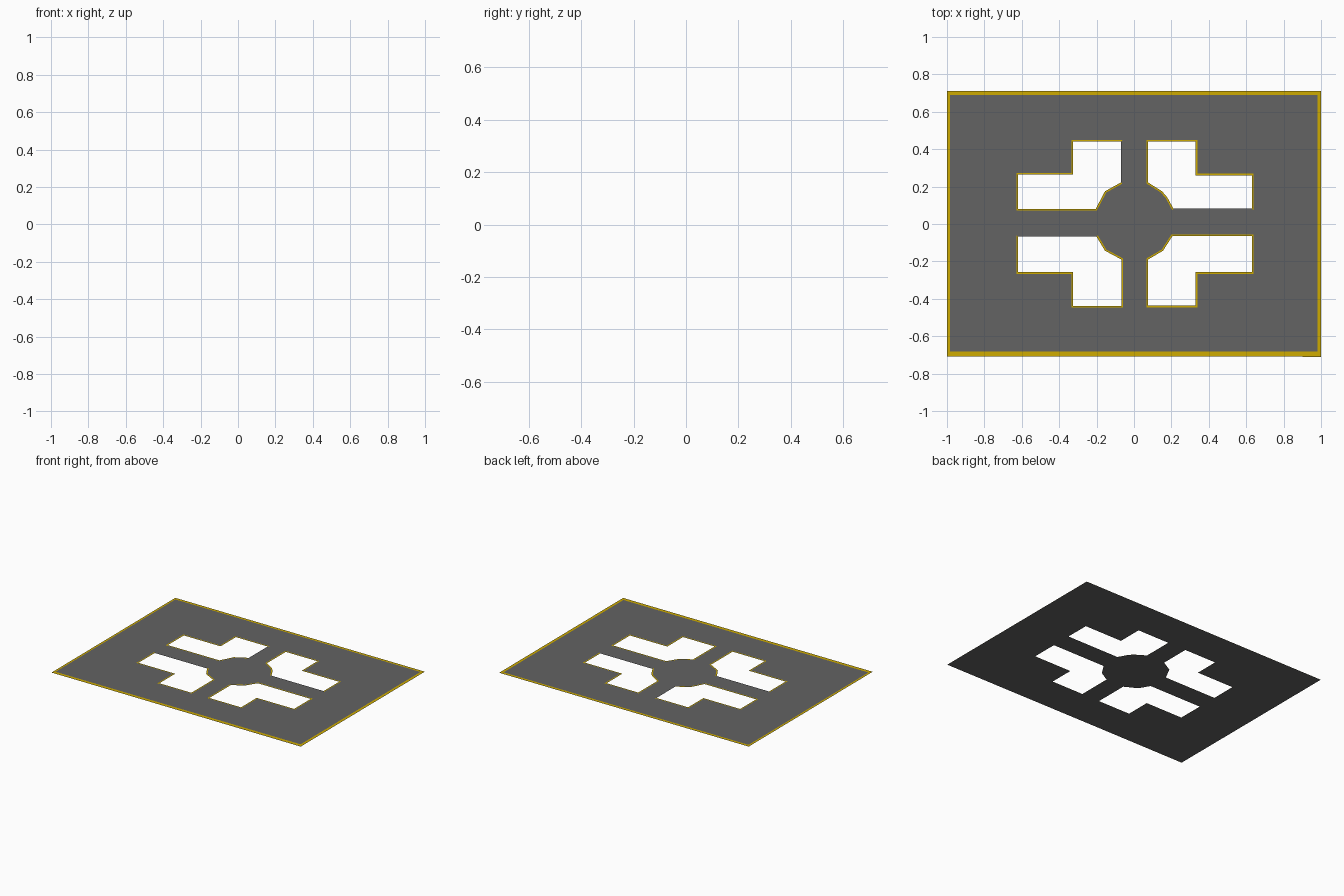
import bpy, bmesh
from mathutils import Vector

if "Cube" in bpy.data.objects:
    bpy.data.objects.remove(bpy.data.objects["Cube"])


def material(name, rgb):
    m = bpy.data.materials.new(name)
    m.diffuse_color = (*rgb, 1)
    m.use_nodes = True
    m.node_tree.nodes["Principled BSDF"].inputs["Base Color"].default_value = m.diffuse_color
    return m


GREY = material("dark grey", (0.125, 0.125, 0.125))
GOLD = material("gold", (0.62, 0.41, 0.0))


def finish(bm, name, mat):
    # make every face look up, then store the object
    bm.normal_update()
    for f in bm.faces:
        if f.normal.z < 0:
            f.normal_flip()
    me = bpy.data.meshes.new(name)
    bm.to_mesh(me)
    bm.free()
    me.materials.append(mat)
    ob = bpy.data.objects.new(name, me)
    bpy.context.collection.objects.link(ob)
    return ob


def area(p):
    return sum(a[0] * b[1] - b[0] * a[1] for a, b in zip(p, p[1:] + p[:1]))


def trim(name, loop, width, skip=()):
    # flat gold band along the loop, on the outside of a hole (counter-clockwise)
    pts = [Vector(p) for p in (loop if area(loop) > 0 else loop[::-1])]
    n = len(pts)
    out = []
    for i in range(n):
        d1 = (pts[i] - pts[i - 1]).normalized()
        d2 = (pts[(i + 1) % n] - pts[i]).normalized()
        n1, n2 = Vector((d1.y, -d1.x)), Vector((d2.y, -d2.x))
        out.append(pts[i] + (n1 + n2) * width / (1 + n1.dot(n2)))
    bm = bmesh.new()
    for i in range(n):
        j = (i + 1) % n
        mid = (pts[i] + pts[j]) / 2
        if any((mid - Vector(s)).length < 0.06 for s in skip):
            continue
        bm.faces.new([bm.verts.new((p.x, p.y, 0.001))
                      for p in (pts[i], out[i], out[j], pts[j])])
    finish(bm, name, GOLD)


# Outline and the four L-shaped windows around the round hub
outline = [(-1, -0.705), (1, -0.71), (1, 0.71), (-1, 0.71)]
holes = {
    "back_left": [(-0.62, 0.265), (-0.325, 0.265), (-0.325, 0.44), (-0.07, 0.44),
                  (-0.07, 0.222), (-0.155, 0.175), (-0.205, 0.08), (-0.62, 0.08)],
    "back_right": [(0.075, 0.44), (0.33, 0.44), (0.33, 0.26), (0.63, 0.26), (0.63, 0.083),
                   (0.21, 0.083), (0.178, 0.142), (0.15, 0.175), (0.075, 0.222)],
    "front_left": [(-0.62, -0.068), (-0.2, -0.068), (-0.155, -0.143), (-0.067, -0.19),
                   (-0.067, -0.438), (-0.325, -0.438), (-0.325, -0.257), (-0.62, -0.257)],
    "front_right": [(0.63, -0.065), (0.205, -0.065), (0.155, -0.143), (0.075, -0.19),
                    (0.075, -0.437), (0.33, -0.437), (0.33, -0.257), (0.63, -0.257)],
}
# Midpoints of window sides that carry no gold edging
bare = {
    "back_left": [(-0.07, 0.33)],
    "back_right": [(0.42, 0.083)],
    "front_left": [(-0.41, -0.068)],
    "front_right": [],
}

# Flat plate with the windows cut out
bm = bmesh.new()
for loop in [outline, *holes.values()]:
    vs = [bm.verts.new((x, y, 0)) for x, y in loop]
    for a, b in zip(vs, vs[1:] + vs[:1]):
        bm.edges.new((a, b))
bmesh.ops.triangle_fill(bm, use_beauty=True, edges=bm.edges[:], normal=(0, 0, 1))
finish(bm, "plate", GREY)

# Gold edging round each window
for key, loop in holes.items():
    trim(key + "_window_edging", loop, 0.009, bare[key])

# Gold border round the plate
bm = bmesh.new()
for x0, x1, y0, y1 in [(-1, -0.985, -0.685, 0.69), (0.98, 1, -0.685, 0.69),
                       (-1, 1, 0.69, 0.71), (-1, 1, -0.708, -0.683)]:
    bm.faces.new([bm.verts.new((x, y, 0.001))
                  for x, y in ((x0, y0), (x1, y0), (x1, y1), (x0, y1))])
finish(bm, "border", GOLD)
